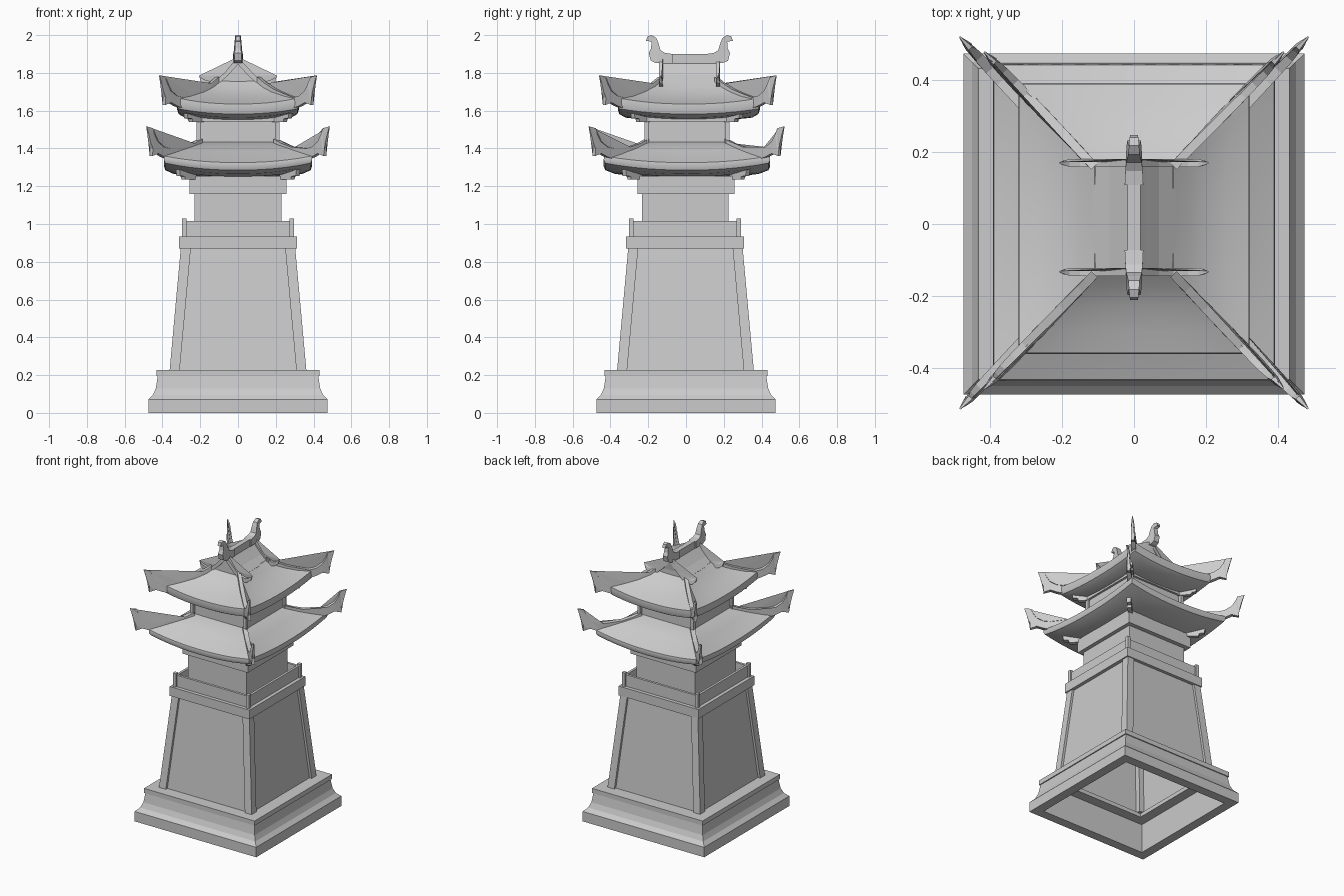
import bpy, bmesh, math
from mathutils import Vector

cube = bpy.data.objects.get("Cube")
if cube:
    bpy.data.objects.remove(cube, do_unlink=True)

stone = bpy.data.materials.new("plain_grey")
stone.use_nodes = True
GREY = (0.6, 0.6, 0.6, 1)
stone.diffuse_color = GREY
stone.node_tree.nodes["Principled BSDF"].inputs["Base Color"].default_value = GREY


def finish(name, bm, smooth=False):
    bmesh.ops.recalc_face_normals(bm, faces=bm.faces)
    me = bpy.data.meshes.new(name)
    bm.to_mesh(me)
    bm.free()
    me.materials.append(stone)
    ob = bpy.data.objects.new(name, me)
    bpy.context.collection.objects.link(ob)
    if smooth:
        bpy.ops.object.select_all(action='DESELECT')
        ob.select_set(True)
        bpy.context.view_layer.objects.active = ob
        bpy.ops.object.shade_smooth_by_angle(angle=math.radians(40))
    return ob


def square_rings(name, rings, cy=0, n=1, loop=False, caps=(), smooth=False):
    """Loft rectangles (half x, half y, corner z, middle z), n segments a side."""
    bm = bmesh.new()
    rows = []
    for hx, hy, zc, zm in rings:
        row = []
        for side in range(4):
            for i in range(n):
                t = 2 * i / n - 1
                a, b = [(t, -1), (1, t), (-t, 1), (-1, -t)][side]
                z = zm + (zc - zm) * abs(t) ** 2.2
                row.append(bm.verts.new((a * hx, cy + b * hy, z)))
        rows.append(row)
    pairs = list(zip(rows, rows[1:])) + ([(rows[-1], rows[0])] if loop else [])
    for low, high in pairs:
        for i in range(len(low)):
            j = (i + 1) % len(low)
            bm.faces.new((low[i], low[j], high[j], high[i]))
    for c in caps:
        bm.faces.new(rows[c])
    return finish(name, bm, smooth)


def square_profile(name, prof, cy=0, **kw):
    return square_rings(name, [(r, r, z, z) for r, z in prof], cy, **kw)


def block(name, half, z0, z1, cy=0):
    return square_profile(name, [(half, z0), (half, z1)], cy, caps=(0, -1))


def plate(name, pts, origin, along, mirror=False):
    """Upright plate: outline points (distance, z, half width) along a plan direction."""
    bm = bmesh.new()
    d = Vector((along[0], along[1], 0))
    side = Vector((-d.y, d.x, 0)).normalized()
    base = Vector((origin[0], origin[1], 0))
    if mirror:
        pts = pts + [(-s, z, w) for s, z, w in reversed(pts) if s > 0]
    layers = [[bm.verts.new(base + d * s + side * w * k + Vector((0, 0, z)))
               for s, z, w in pts] for k in (1, -1)]
    for layer in layers:
        bm.faces.new(layer)
    for i in range(len(pts)):
        j = (i + 1) % len(pts)
        bm.faces.new((layers[0][i], layers[0][j], layers[1][j], layers[1][i]))
    bmesh.ops.triangulate(bm, faces=[f for f in bm.faces if len(f.verts) > 4])
    return finish(name, bm)


CORNERS = [("front_right", -1, -1), ("front_left", 1, -1),
           ("back_left", 1, 1), ("back_right", -1, 1)]

# Hollow moulded plinth
square_profile("plinth", [(.475, 0), (.475, .07), (.45, .095), (.435, .13), (.425, .195),
                          (.432, .195), (.432, .228), (.335, .228), (.335, .2),
                          (.405, .2), (.41, 0)], loop=True)

# Tapered lower storey with leaning corner posts
square_profile("lower_wall", [(.345, .22), (.288, .87)], -.003)
for label, sx, sy in CORNERS:
    bm = bmesh.new()
    ends = []
    for outer, z in ((.362, .225), (.303, .872)):
        o, i = outer, outer - .053
        ends.append([bm.verts.new((sx * a, sy * b - .003, z))
                     for a, b in ((i, i), (o, i), (o, o), (i, o))])
    for k in range(4):
        m = (k + 1) % 4
        bm.faces.new((ends[0][k], ends[0][m], ends[1][m], ends[1][k]))
    bm.faces.new(ends[0])
    bm.faces.new(ends[1])
    finish("corner_post_" + label, bm)

# Balcony slab, parapet and its posts
block("balcony_slab", .312, .87, .935, -.005)
square_profile("parapet", [(.287, .93), (.287, 1.016), (.27, 1.016), (.27, .93)],
               -.005, loop=True)
for label, sx, sy in CORNERS:
    post = block("parapet_post_" + label, .012, .93, 1.03)
    post.location = (sx * .285, sy * .285 - .005, 0)

# Middle and upper storeys
block("middle_storey", .229, .93, 1.17, -.003)
block("middle_cornice", .256, 1.16, 1.255)
block("upper_storey", .205, 1.3, 1.58, .005)
block("upper_cornice", .22, 1.543, 1.575, .005)
for label, sx, sy in CORNERS:
    column = block("upper_column_" + label, .011, 1.38, 1.56)
    column.location = (sx * .208, sy * .215 + .005, 0)

# Sagging lower roof with dished underside
square_rings("lower_roof", [
    (.15, .15, 1.25, 1.25), (.25, .27, 1.265, 1.252), (.34, .38, 1.3, 1.265),
    (.385, .432, 1.322, 1.285), (.392, .441, 1.34, 1.305), (.39, .438, 1.36, 1.325),
    (.34, .38, 1.377, 1.35), (.28, .31, 1.4, 1.385), (.2, .2, 1.437, 1.437)],
    .005, n=12, caps=(0, -1), smooth=True)

# Upper roof skirt, open to the gable above
square_rings("upper_roof_skirt", [
    (.13, .15, 1.55, 1.55), (.2, .24, 1.565, 1.553), (.28, .335, 1.59, 1.563),
    (.315, .368, 1.61, 1.582), (.322, .376, 1.635, 1.605), (.32, .374, 1.667, 1.635),
    (.26, .315, 1.68, 1.656), (.2, .245, 1.703, 1.685), (.15, .19, 1.73, 1.72),
    (.11, .15, 1.76, 1.755)],
    .015, n=12, caps=(0, -1), smooth=True)

# Gable prism under the main ridge
W = .152
plate("upper_gable", [(0, 1.87, W), (.03, 1.835, W), (.07, 1.79, W), (.115, 1.752, W),
                      (.115, 1.72, W), (0, 1.72, W)], (0, .017), (1, 0), mirror=True)

# Horned hip beams at the corners of both roofs
HORN = [(.37, 1.4, .015), (.4, 1.408, .015), (.43, 1.435, .014), (.447, 1.475, .012),
        (.455, 1.507, .007), (.485, 1.517, .002), (.477, 1.48, .005), (.468, 1.43, .009),
        (.459, 1.4, .012), (.46, 1.36, .01), (.43, 1.373, .014), (.4, 1.355, .015),
        (.375, 1.345, .015)]


def hip_beam(name, sx, sy, start, slope, cy, inner_top, inner_low, dx, dz):
    pts = inner_top + [(x + dx, z + dz, w) for x, z, w in HORN] + inner_low
    x0, y0 = start
    plate(name, [(x - x0, z, w) for x, z, w in pts],
          (sx * x0, cy + sy * y0), (sx, sy * slope))


for label, sx, sy in CORNERS:
    hip_beam("lower_hip_" + label, sx, sy, (.2, .21), 1.08, .003,
             [(.2, 1.45, .015), (.24, 1.427, .015), (.29, 1.408, .015)],
             [(.28, 1.365, .015), (.2, 1.39, .015)], 0, 0)
    hip_beam("upper_hip_" + label, sx, sy, (.11, .15), 1.04, .01,
             [(.11, 1.778, .012), (.15, 1.745, .012), (.2, 1.713, .014), (.25, 1.69, .015)],
             [(.2, 1.67, .014), (.11, 1.73, .012)], -.068, .27)

# Stepped brackets under the eave corners
for level, r, ry, z, cy in (("lower", .23, .24, 1.235, 0), ("upper", .19, .2, 1.54, .005)):
    for label, sx, sy in CORNERS:
        plate(level + "_bracket_" + label,
              [(0, z, .014), (.06, z, .014), (.062, z + .017, .014), (.085, z + .02, .014),
               (.09, z + .06, .014), (0, z + .06, .014)],
              (sx * r, cy + sy * ry), (sx, sy))

# Curved barge beams with upturned tips on each gable
for label, y in (("front", -.133), ("back", .17)):
    plate("barge_beam_" + label,
          [(0, 1.885, .011), (.03, 1.85, .011), (.07, 1.802, .011), (.11, 1.767, .011),
           (.15, 1.757, .011), (.18, 1.765, .011), (.207, 1.785, .002), (.195, 1.75, .007),
           (.175, 1.735, .01), (.15, 1.728, .011), (.11, 1.735, .011), (.05, 1.79, .011),
           (0, 1.845, .011)], (0, y), (1, 0), mirror=True)

# Main ridge and its curled end ornaments
R = .018
plate("main_ridge", [(0, 1.9, R), (.15, 1.9, R), (.15, 1.85, R), (0, 1.85, R)],
      (0, .018), (0, 1), mirror=True)
for label, s in (("front", -1), ("back", 1)):
    plate("ridge_ornament_" + label,
          [(.09, 1.9, .026), (.13, 1.906, .024), (.153, 1.92, .022), (.163, 1.955, .019),
           (.175, 1.985, .016), (.2, 2.0, .014), (.222, 1.993, .012), (.23, 1.97, .011),
           (.212, 1.978, .013), (.2, 1.965, .014), (.203, 1.93, .016), (.215, 1.905, .018),
           (.205, 1.865, .02), (.18, 1.853, .022), (.09, 1.853, .026)],
          (0, .018), (0, s))
